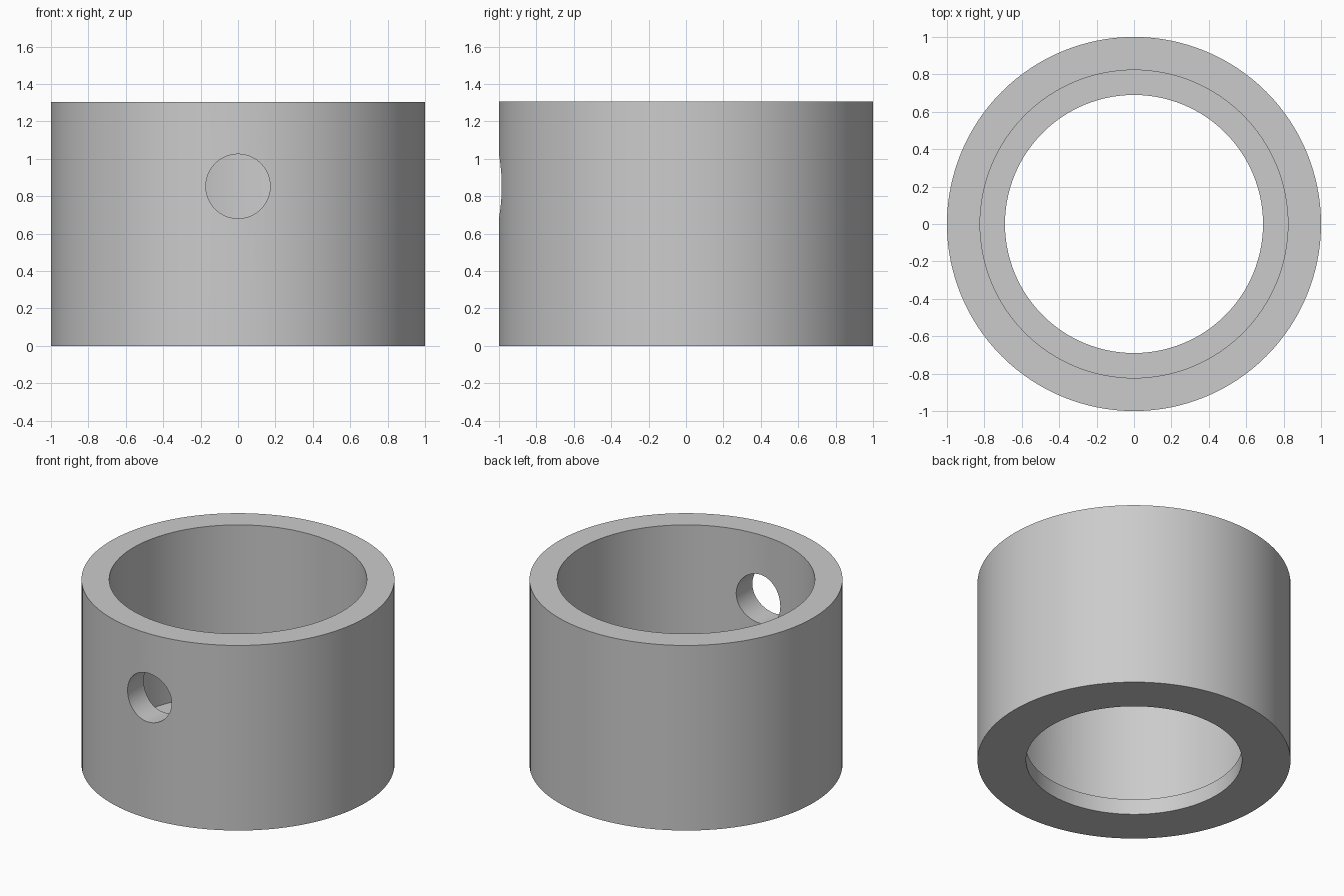
import bpy, bmesh, math

SEGMENTS = 128
HEIGHT = 1.305
OUTER, BORE, LIP = 1.0, 0.823, 0.69
LIP_HEIGHT = 0.11

cube = bpy.data.objects.get("Cube")
if cube:
    bpy.data.objects.remove(cube, do_unlink=True)

# Single grey material
grey = bpy.data.materials.new("light_grey")
grey.use_nodes = True
colour = (0.6, 0.6, 0.6, 1)
grey.diffuse_color = colour
for node in grey.node_tree.nodes:
    if node.type == "BSDF_PRINCIPLED":
        node.inputs["Base Color"].default_value = colour

# Collar: closed wall profile turned about z, with an inner lip at the base
profile = [(OUTER, 0), (OUTER, HEIGHT), (BORE, HEIGHT),
           (BORE, LIP_HEIGHT), (LIP, LIP_HEIGHT), (LIP, 0)]
bm = bmesh.new()
verts = [bm.verts.new((r, 0, z)) for r, z in profile]
edges = [bm.edges.new((v, verts[i - 1])) for i, v in enumerate(verts)]
bmesh.ops.spin(bm, geom=verts + edges, cent=(0, 0, 0), axis=(0, 0, 1),
               angle=math.tau, steps=SEGMENTS, use_merge=True)
bmesh.ops.remove_doubles(bm, verts=bm.verts, dist=0.0001)
bmesh.ops.recalc_face_normals(bm, faces=bm.faces)
mesh = bpy.data.meshes.new("collar")
bm.to_mesh(mesh)
bm.free()
mesh.materials.append(grey)
collar = bpy.data.objects.new("collar", mesh)
bpy.context.collection.objects.link(collar)

# Round screw hole through the front wall only
bpy.ops.mesh.primitive_cylinder_add(vertices=64, radius=0.172, depth=0.8,
                                    location=(0, -0.9, 0.853),
                                    rotation=(math.pi / 2, 0, 0))
cutter = bpy.context.object
cutter.name = "hole_cutter"
cutter.hide_render = True
cutter.data.materials.append(grey)

bpy.ops.object.select_all(action="DESELECT")
collar.select_set(True)
bpy.context.view_layer.objects.active = collar
cut = collar.modifiers.new("screw_hole", "BOOLEAN")
cut.operation = "DIFFERENCE"
cut.solver = "EXACT"
cut.object = cutter
bpy.ops.object.modifier_apply(modifier=cut.name)
bpy.data.objects.remove(cutter, do_unlink=True)

# Smooth walls with crisp rims
bpy.ops.object.shade_smooth_by_angle(angle=math.radians(30))
